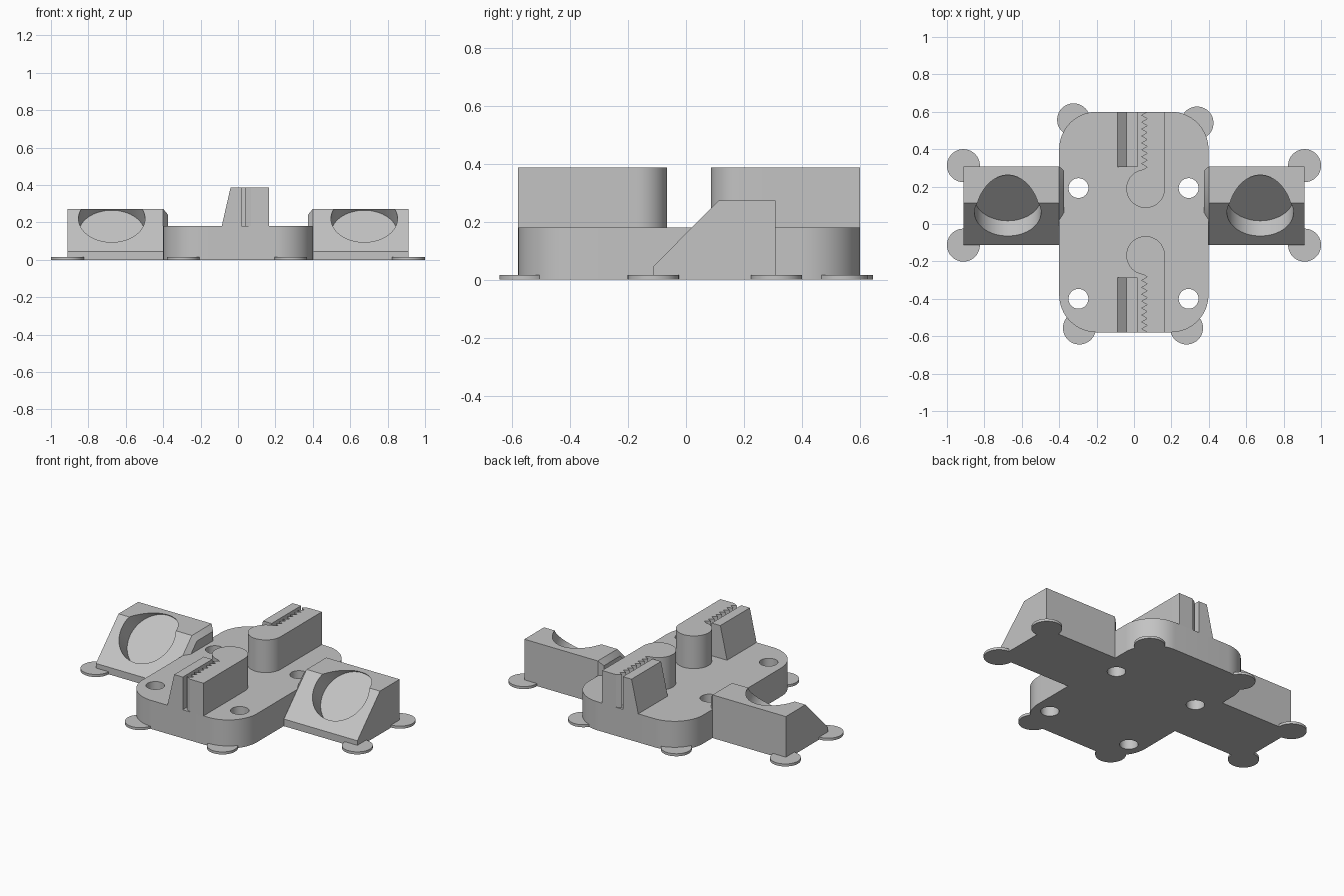
import bpy, bmesh
from math import sin, cos, pi, radians
from mathutils import Vector

cube = bpy.data.objects.get("Cube")
if cube:
    bpy.data.objects.remove(cube, do_unlink=True)

grey = bpy.data.materials.new("light_grey")
grey.use_nodes = True
GREY = (0.55, 0.55, 0.55, 1)
grey.diffuse_color = GREY
grey.node_tree.nodes["Principled BSDF"].inputs["Base Color"].default_value = GREY


def loft(name, sections):
    """Solid through matching rings of points, capped at both ends."""
    bm = bmesh.new()
    rings = [[bm.verts.new(p) for p in ring] for ring in sections]
    n = len(rings[0])
    for a, b in zip(rings, rings[1:]):
        for i in range(n):
            j = (i + 1) % n
            bm.faces.new((a[i], a[j], b[j], b[i]))
    bm.faces.new(rings[0])
    bm.faces.new(rings[-1])
    bmesh.ops.recalc_face_normals(bm, faces=bm.faces)
    mesh = bpy.data.meshes.new(name)
    bm.to_mesh(mesh)
    bm.free()
    mesh.materials.append(grey)
    obj = bpy.data.objects.new(name, mesh)
    bpy.context.collection.objects.link(obj)
    return obj


def prism(name, outline, z0, z1):
    return loft(name, [[(x, y, z) for x, y in outline] for z in (z0, z1)])


def arc(cx, cy, r, start, end, steps):
    angles = [radians(start + (end - start) * i / steps) for i in range(steps + 1)]
    return [(cx + r * cos(a), cy + r * sin(a)) for a in angles]


def cylinder(name, centre, r, depth, tilt=0):
    bpy.ops.mesh.primitive_cylinder_add(vertices=64, radius=r, depth=depth,
                                        location=centre, rotation=(tilt, 0, 0))
    obj = bpy.context.object
    obj.name = name
    obj.data.materials.append(grey)
    return obj


def activate(obj):
    bpy.ops.object.select_all(action='DESELECT')
    obj.select_set(True)
    bpy.context.view_layer.objects.active = obj


def cut(obj, cutter):
    cutter.hide_render = True
    mod = obj.modifiers.new("cut", 'BOOLEAN')
    mod.operation = 'DIFFERENCE'
    mod.solver = 'EXACT'
    mod.object = cutter
    activate(obj)
    bpy.ops.object.modifier_apply(modifier=mod.name)
    bpy.data.objects.remove(cutter, do_unlink=True)


def smooth(obj):
    activate(obj)
    bpy.ops.object.shade_smooth_by_angle(angle=radians(30))


PLATE_TOP, RAIL_TOP = 0.18, 0.386
FRONT, BACK = -0.579, 0.6

# Base plate with rounded corners and four screw holes
R = 0.2
outline = []
for k, (cx, cy) in enumerate([(0.398 - R, BACK - R), (R - 0.4, BACK - R),
                              (R - 0.4, FRONT + R), (0.398 - R, FRONT + R)]):
    outline += arc(cx, cy, R, 90 * k, 90 * k + 90, 16)
plate = prism("base_plate", outline, 0, PLATE_TOP)
for x in (-0.297, 0.292):
    for y in (-0.4, 0.192):
        cut(plate, cylinder("hole_cutter", (x, y, 0.1), 0.053, 0.5))
smooth(plate)

# Sloped side holders with a round pocket sunk square to the slope
profile = [(-0.113, 0), (-0.113, 0.045), (0.112, 0.272), (0.308, 0.272), (0.308, 0)]
inner = [(-0.072, 0), (-0.072, 0.045), (0.123, 0.24), (0.285, 0.24), (0.285, 0)]
normal = Vector((0, -1, 1)).normalized()
for side, s in (("left", 1), ("right", -1)):
    rings = [[(s * x, y, z) for y, z in ring]
             for x, ring in ((0.912, profile), (0.4, profile), (0.373, inner))]
    holder = loft(side + "_holder", rings)
    floor = Vector((s * 0.675, 0.143, 0.139))
    cut(holder, cylinder("pocket_cutter", floor + normal * 0.2, 0.178, 0.4, pi / 4))
    smooth(holder)

# Toothed rails: round post, serrated jaw, and a slanted wedge across the slot
LENGTH, TEETH = 0.411, 8
jaw = arc(0.062, 0, 0.103, 0, -263, 48)
start, pitch = 0.115, (LENGTH - 0.115) / TEETH
for i in range(TEETH):
    jaw += [(0.07, start + i * pitch), (0.038, start + (i + 0.5) * pitch)]
jaw += [(0.07, LENGTH), (0.165, LENGTH)]
wedge = [(-0.087, PLATE_TOP), (-0.04, RAIL_TOP), (0.02, RAIL_TOP), (0.02, PLATE_TOP)]
for end, s, c in (("front", -1, 0.168), ("back", 1, 0.189)):
    smooth(prism(end + "_jaw", [(x, s * (c + v)) for x, v in jaw],
                 PLATE_TOP - 0.01, RAIL_TOP))
    loft(end + "_wedge", [[(x, s * (c + v), z) for x, z in wedge]
                          for v in (0.117, LENGTH)])

# Thin round anchor discs at the corners
discs = [(s * 0.912, y) for s in (-1, 1) for y in (-0.113, 0.312)]
discs += [(-0.323, 0.557), (0.337, 0.54), (-0.292, -0.556), (0.281, -0.556)]
for i, (x, y) in enumerate(discs):
    smooth(cylinder(f"anchor_disc_{i + 1}", (x, y, 0.008), 0.088, 0.016))
